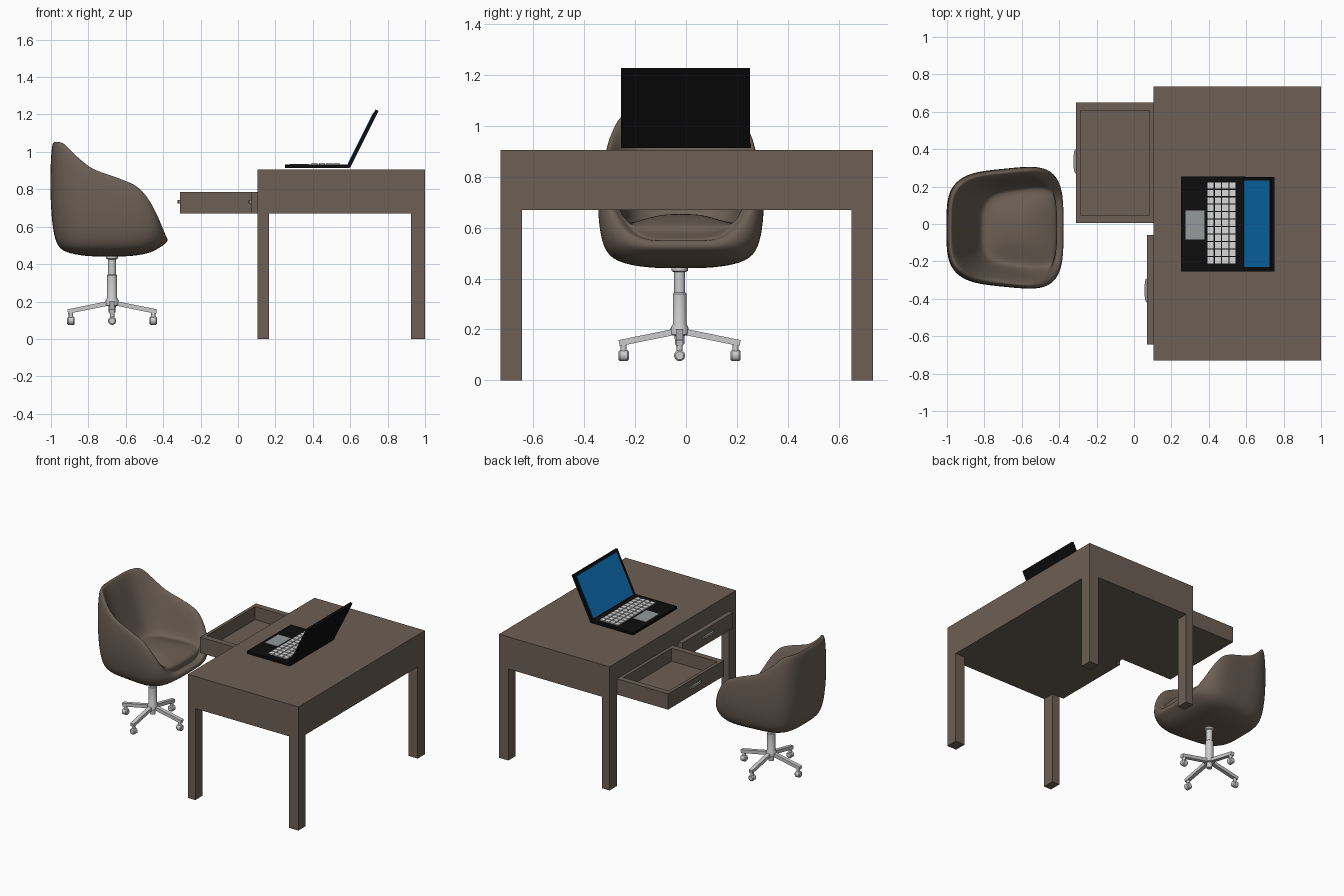
import bpy, bmesh, math
from math import sin, cos, pi
from mathutils import Matrix, Vector

cube = bpy.data.objects.get("Cube")
if cube:
    bpy.data.objects.remove(cube, do_unlink=True)


def material(name, r, g, b):
    m = bpy.data.materials.new(name)
    m.use_nodes = True
    m.diffuse_color = (r, g, b, 1)
    m.node_tree.nodes["Principled BSDF"].inputs["Base Color"].default_value = (r, g, b, 1)
    return m


BROWN = material("brown", 0.15, 0.115, 0.09)
BLACK = material("black", 0.004, 0.004, 0.004)
BLUE = material("screen blue", 0.004, 0.17, 0.48)
WHITE = material("key white", 0.7, 0.7, 0.7)
GREY = material("grey", 0.3, 0.32, 0.33)
STEEL = material("light steel", 0.6, 0.6, 0.6)


def finish(name, bm, mat, smooth=False):
    bmesh.ops.recalc_face_normals(bm, faces=bm.faces)
    me = bpy.data.meshes.new(name)
    bm.to_mesh(me)
    bm.free()
    ob = bpy.data.objects.new(name, me)
    bpy.context.collection.objects.link(ob)
    me.materials.append(mat)
    if smooth:
        bpy.ops.object.select_all(action='DESELECT')
        ob.select_set(True)
        bpy.context.view_layer.objects.active = ob
        bpy.ops.object.shade_smooth_by_angle(angle=math.radians(40))
    return ob


def add_box(bm, x0, x1, y0, y1, z0, z1, m=Matrix()):
    size = Matrix.Diagonal((x1 - x0, y1 - y0, z1 - z0, 1))
    mid = Matrix.Translation(((x0 + x1) / 2, (y0 + y1) / 2, (z0 + z1) / 2))
    bmesh.ops.create_cube(bm, size=1, matrix=m @ mid @ size)


def box(name, mat, *bounds, m=Matrix()):
    bm = bmesh.new()
    add_box(bm, *bounds, m=m)
    return finish(name, bm, mat)


def lathe(name, mat, profile, m, sides=20):
    bm = bmesh.new()
    rings = [[bm.verts.new(m @ Vector((r * cos(2 * pi * i / sides), r * sin(2 * pi * i / sides), z)))
              for i in range(sides)] for r, z in profile]
    for a, b in zip(rings, rings[1:]):
        for i in range(sides):
            j = (i + 1) % sides
            bm.faces.new((a[i], a[j], b[j], b[i]))
    bm.faces.new(rings[0])
    bm.faces.new(rings[-1])
    return finish(name, bm, mat, True)


# Desk body and legs
box("desk_top", BROWN, 0.105, 1, -0.73, 0.735, 0.67, 0.905)
for side, x0, x1 in (("front", 0.105, 0.165), ("rear", 0.925, 1)):
    for end, y0, y1 in (("right", -0.73, -0.645), ("left", 0.65, 0.735)):
        box(f"desk_leg_{side}_{end}", BROWN, x0, x1, y0, y1, 0, 0.67)

# Open drawer: box with its top face inset and pushed down
bm = bmesh.new()
add_box(bm, -0.31, 0.105, 0.005, 0.65, 0.67, 0.785)
bm.faces.ensure_lookup_table()
top = max(bm.faces, key=lambda f: f.calc_center_median().z)
bmesh.ops.inset_region(bm, faces=[top], thickness=0.033)
for v in top.verts:
    v.co.y += 0.02 if v.co.y < 0.3 else -0.02
floor = bmesh.ops.extrude_discrete_faces(bm, faces=[top])["faces"][0]
for v in floor.verts:
    v.co.z = 0.69
finish("open_drawer", bm, BROWN)
box("closed_drawer", BROWN, 0.07, 0.105, -0.645, -0.06, 0.67, 0.785)


# Curved drawer pulls
def handle(name, x, y):
    bm = bmesh.new()
    n = 8
    cols = []
    for i in range(n + 1):
        t = pi * i / n
        py, px = y - 0.065 * cos(t), x - 0.014 * sin(t) ** 0.6
        cols.append([bm.verts.new(p) for p in ((x, py, 0.725), (px, py, 0.725),
                                               (px, py, 0.742), (x, py, 0.742))])
    for a, b in zip(cols, cols[1:]):
        for k in range(4):
            bm.faces.new((a[k], a[(k + 1) % 4], b[(k + 1) % 4], b[k]))
    bmesh.ops.remove_doubles(bm, verts=bm.verts, dist=0.0001)
    finish(name, bm, GREY)


handle("open_drawer_handle", -0.31, 0.335)
handle("closed_drawer_handle", 0.07, -0.355)

# Laptop
box("laptop_base", BLACK, 0.25, 0.595, -0.255, 0.255, 0.914, 0.932)
box("touchpad", GREY, 0.275, 0.378, -0.083, 0.073, 0.93, 0.935)
bm = bmesh.new()
for i in range(4):
    for j in range(11):
        x, y = 0.393 + i * 0.039, -0.21 + j * 0.04
        add_box(bm, x, x + 0.033, y, y + 0.033, 0.93, 0.94)
finish("keys", bm, WHITE)
tilt = Matrix.Translation((0.667, 0, 1.071)) @ Matrix.Rotation(math.radians(26.5), 4, 'Y')
box("laptop_lid", BLACK, -0.009, 0.009, -0.255, 0.252, -0.17, 0.17, m=tilt)
box("laptop_screen", BLUE, -0.012, -0.008, -0.23, 0.232, -0.155, 0.15, m=tilt)

# Chair shell: rings running from under the seat, over the rim, to the cushion
RIM = [(-1, 1.06), (-0.95, 1.06), (-0.89, 0.99), (-0.78, 0.91), (-0.65, 0.87),
       (-0.52, 0.82), (-0.45, 0.74), (-0.4, 0.61), (-0.38, 0.55)]


def rim_height(x):
    for (xa, za), (xb, zb) in zip(RIM, RIM[1:]):
        if x <= xb:
            return za + (zb - za) * max(0, (x - xa) / (xb - xa))
    return RIM[-1][1]


# scale, forward shift, base height, share of the rise to the rim
RINGS = [(0.4, 0, 0.442, 0), (0.74, 0, 0.46, 0), (0.92, 0, 0.5, 0), (0.99, 0, 0.5, 0.28),
         (1.01, 0, 0.5, 0.6), (0.99, 0, 0.5, 0.93), (0.945, 0, 0.5, 1.01), (0.87, 0, 0.5, 0.95),
         (0.77, 0.035, 0.58, 0.5), (0.68, 0.07, 0.6, 0.1), (0.6, 0.075, 0.615, 0), (0.3, 0.06, 0.65, 0)]
N = 40
CX, CY = -0.69, -0.02
bm = bmesh.new()
loops = []
for s, shift, base, rise in RINGS:
    loop = []
    for i in range(N):
        t = 2 * pi * i / N
        r = (abs(cos(t)) ** 4 + abs(sin(t)) ** 4) ** -0.25
        dx = 0.312 * r * cos(t)
        dy = (0.315 + 0.1 * dx) * r * sin(t)
        z = base + rise * (rim_height(CX + dx) - base)
        loop.append(bm.verts.new((CX + dx * s + shift, CY + dy * s, z)))
    loops.append(loop)
for a, b in zip(loops, loops[1:]):
    for i in range(N):
        j = (i + 1) % N
        bm.faces.new((a[i], a[j], b[j], b[i]))
for loop, x, z in ((loops[0], CX, 0.44), (loops[-1], CX + 0.06, 0.655)):
    pole = bm.verts.new((x, CY, z))
    for i in range(N):
        bm.faces.new((loop[i], loop[(i + 1) % N], pole))
shell = finish("chair_shell", bm, BROWN)
for p in shell.data.polygons:
    p.use_smooth = True
sub = shell.modifiers.new("smooth", 'SUBSURF')
sub.levels = sub.render_levels = 2

# Chair column
hub = Matrix.Translation((-0.673, -0.025, 0))
lathe("chair_column", STEEL, [(0.018, 0.14), (0.02, 0.175), (0.035, 0.18), (0.035, 0.205), (0.027, 0.22),
                              (0.027, 0.34), (0.022, 0.345), (0.022, 0.425), (0.032, 0.43), (0.032, 0.46)], hub)

# Four star legs with casters
for k in range(4):
    turn = hub @ Matrix.Rotation(k * pi / 2, 4, 'Z')
    slope = turn @ Matrix.Translation((0.13, 0, 0.168)) @ Matrix.Rotation(0.2, 4, 'Y')
    box(f"chair_leg_{k + 1}", STEEL, -0.11, 0.11, -0.014, 0.014, -0.012, 0.012, m=slope)
    foot = turn @ Matrix.Translation((0.22, 0, 0))
    lathe(f"caster_stem_{k + 1}", STEEL, [(0.012, 0.1), (0.012, 0.145)], foot, 12)
    axle = foot @ Matrix.Translation((0, 0, 0.097)) @ Matrix.Rotation(pi / 2, 4, 'Y')
    lathe(f"caster_wheel_{k + 1}", STEEL, [(0.016, -0.02), (0.022, -0.014), (0.022, 0.014), (0.016, 0.02)], axle, 14)
